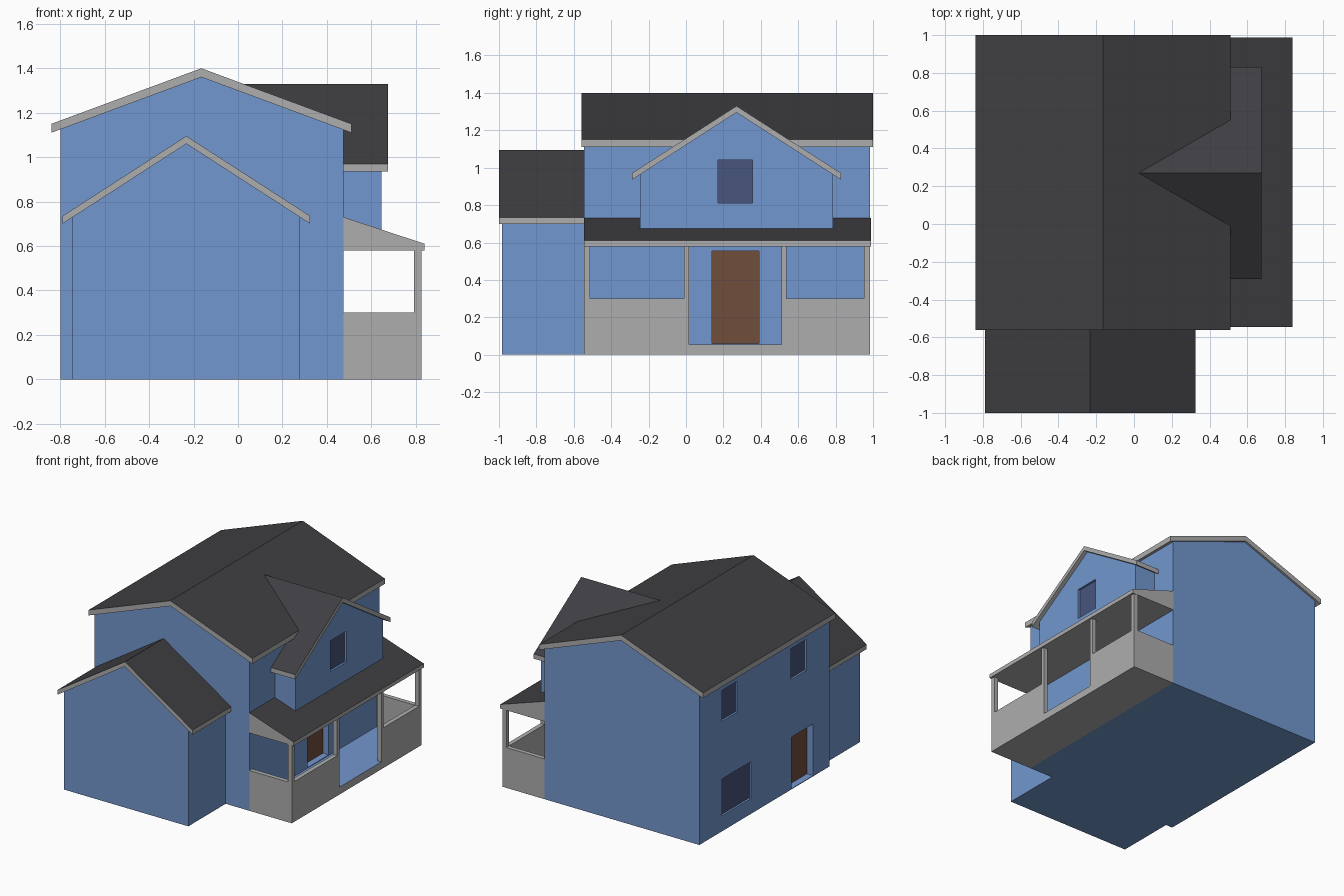
import bpy, bmesh

if "Cube" in bpy.data.objects:
    bpy.data.objects.remove(bpy.data.objects["Cube"])


def material(name, rgb):
    m = bpy.data.materials.new(name)
    m.diffuse_color = (*rgb, 1)
    m.use_nodes = True
    m.node_tree.nodes["Principled BSDF"].inputs["Base Color"].default_value = m.diffuse_color
    return m


BLUE = material("blue_siding", (0.17, 0.31, 0.62))
DARK = material("dark_shingle", (0.05, 0.048, 0.054))
BROWN = material("brown_door", (0.16, 0.075, 0.045))
NAVY = material("navy_glass", (0.065, 0.09, 0.2))
GREY = material("grey_trim", (0.42, 0.42, 0.42))


def prism(name, profile, axis, a, b, mat, top=None):
    """Extrude a (horizontal, z) profile along 'x' or 'y'; top = material of upward faces."""
    bm = bmesh.new()
    def at(p, t):
        return (p[0], t, p[1]) if axis == 'y' else (t, p[0], p[1])
    face = bm.faces.new([bm.verts.new(at(p, a)) for p in profile])
    ext = bmesh.ops.extrude_face_region(bm, geom=[face])["geom"]
    step = (0, b - a, 0) if axis == 'y' else (b - a, 0, 0)
    bmesh.ops.translate(bm, verts=[g for g in ext if isinstance(g, bmesh.types.BMVert)], vec=step)
    bmesh.ops.recalc_face_normals(bm, faces=bm.faces)
    if top:
        for f in bm.faces:
            f.normal_update()
            f.material_index = int(f.normal.z > 0.1)
    me = bpy.data.meshes.new(name)
    bm.to_mesh(me)
    bm.free()
    me.materials.append(mat)
    if top:
        me.materials.append(top)
    ob = bpy.data.objects.new(name, me)
    bpy.context.collection.objects.link(ob)
    return ob


def box(name, x0, x1, y0, y1, z0, z1, mat, top=None):
    return prism(name, [(x0, z0), (x1, z0), (x1, z1), (x0, z1)], 'y', y0, y1, mat, top)


def gable(name, axis, wall, wall_ends, base, eaves, roof_ends, z_eave, z_ridge, thick):
    """Gabled wall block plus a chevron roof slab that overhangs it."""
    mid, half = sum(eaves) / 2, (eaves[1] - eaves[0]) / 2
    slope = (z_ridge - z_eave) / half

    def under(h):
        return z_ridge - thick - slope * abs(h - mid)
    l, r = wall
    walls = prism(name + "_walls", [(l, base), (r, base), (r, under(r)), (mid, under(mid)),
                                    (l, under(l))], axis, *wall_ends, BLUE)
    e0, e1 = eaves
    prism(name + "_roof", [(e0, z_eave - thick), (mid, z_ridge - thick), (e1, z_eave - thick),
                           (e1, z_eave), (mid, z_ridge), (e0, z_eave)],
          axis, *roof_ends, GREY, DARK)
    return walls


def recess(walls, name, x, side, y0, y1, z0, z1, depth, mat):
    """Cut an opening in the wall plane at x (outward = side) and set a panel in its back."""
    inner, outer = x - side * depth, x + side * 0.05
    cutter = box("cutter", min(inner, outer), max(inner, outer), y0, y1, z0, z1, BLUE)
    mod = walls.modifiers.new("opening", 'BOOLEAN')
    mod.operation, mod.solver, mod.object = 'DIFFERENCE', 'EXACT', cutter
    bpy.context.view_layer.objects.active = walls
    bpy.ops.object.modifier_apply(modifier=mod.name)
    bpy.data.objects.remove(cutter)
    p0, p1 = sorted((inner - side * 0.01, inner + side * 0.003))
    box(name, p0, p1, y0, y1, z0, z1, mat)


# Main house, front wing and dormer
house = gable("house", 'y', (-0.80, 0.475), (-0.545, 0.985), 0,
              (-0.84, 0.51), (-0.56, 1.0), 1.15, 1.40, 0.04)
gable("wing", 'y', (-0.745, 0.28), (-0.985, -0.54), 0,
      (-0.79, 0.325), (-1.0, -0.54), 0.735, 1.095, 0.035)
dormer = gable("dormer", 'x', (-0.245, 0.785), (0.10, 0.645), 0.62,
               (-0.29, 0.83), (0.0, 0.675), 0.97, 1.33, 0.035)

# Doors and windows
recess(house, "front_door", 0.475, 1, 0.14, 0.39, 0.06, 0.555, 0.05, BROWN)
recess(house, "side_door", -0.80, -1, -0.355, -0.10, 0.005, 0.39, 0.055, BROWN)
recess(house, "side_window_low", -0.80, -1, 0.375, 0.72, 0.115, 0.39, 0.018, NAVY)
for i, y in enumerate((0.54, -0.275)):
    recess(house, f"side_window_high_{i}", -0.80, -1, y, y + 0.18, 0.82, 1.05, 0.018, NAVY)
recess(dormer, "dormer_window", 0.645, 1, 0.17, 0.355, 0.81, 1.04, 0.018, NAVY)

# Porch: floor, low walls, posts and lean-to roof
X0, X1, Y0, Y1, T = 0.475, 0.825, -0.545, 0.985, 0.033
box("porch_floor", X0, X1, Y0, Y1, 0, 0.055, GREY, BLUE)
for i, (a, b) in enumerate(((Y0, 0.017), (0.51, Y1))):
    box(f"porch_front_wall_{i}", X1 - T, X1, a, b, 0, 0.30, GREY)
for i, y in enumerate((Y0, Y1 - T)):
    box(f"porch_side_wall_{i}", X0, X1 - T, y, y + T, 0, 0.30, GREY)
for i, (a, b) in enumerate(((Y0, Y0 + T), (-0.01, 0.017), (0.51, 0.537), (Y1 - T, Y1))):
    box(f"porch_post_{i}", X1 - T, X1, a, b, 0.30, 0.58, GREY)
prism("porch_roof", [(X0, 0.58), (0.84, 0.58), (0.84, 0.61), (X0, 0.73)],
      'y', Y0, 0.988, GREY, DARK)
